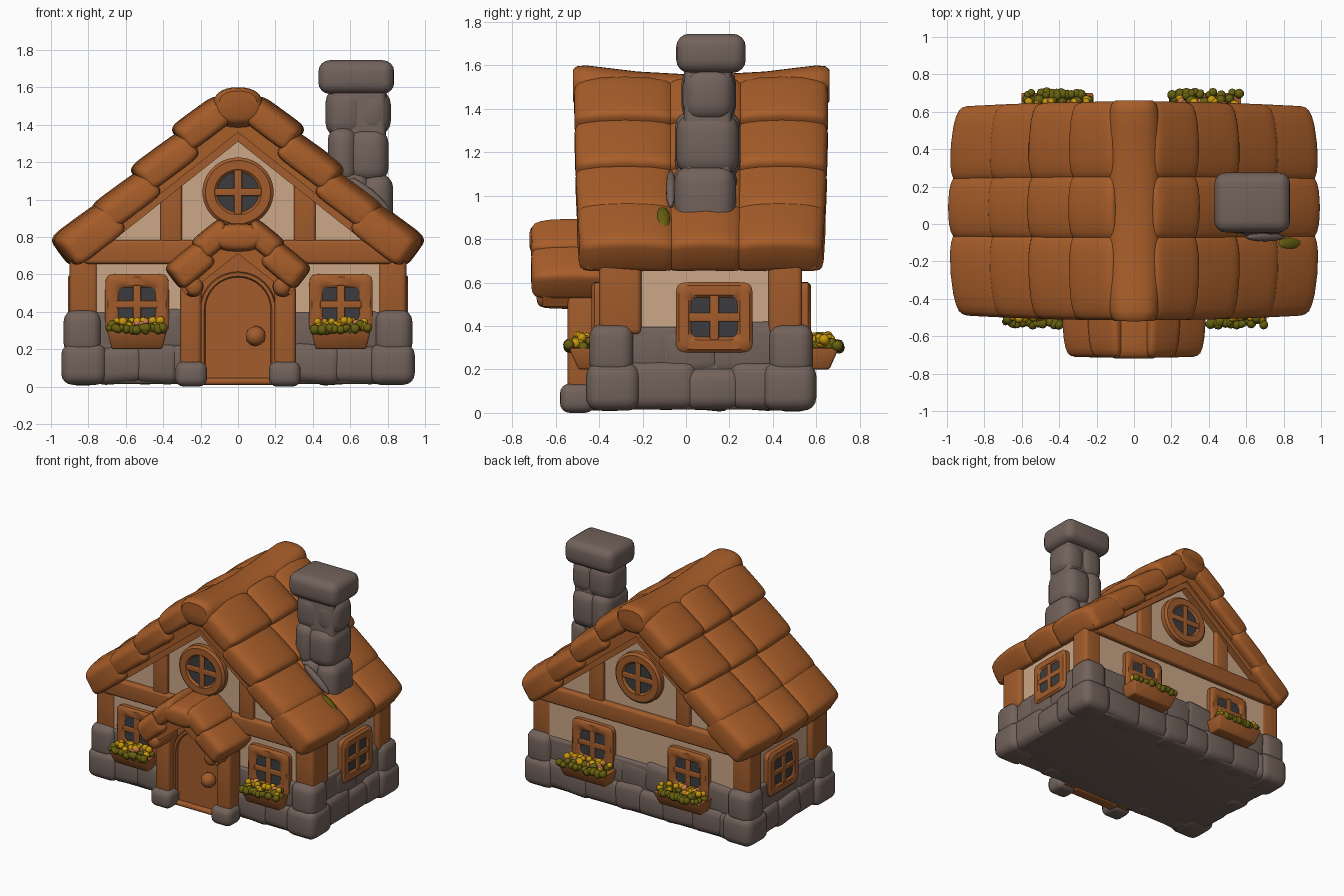
import bpy, bmesh, random
from math import sin, cos, pi, radians, copysign
from mathutils import Matrix, Vector

random.seed(4)
if "Cube" in bpy.data.objects:
    bpy.data.objects.remove(bpy.data.objects["Cube"])


def material(name, *rgb):
    m = bpy.data.materials.new(name)
    m.use_nodes = True
    m.diffuse_color = (*rgb, 1)
    m.node_tree.nodes["Principled BSDF"].inputs["Base Color"].default_value = (*rgb, 1)
    return m


TILE = material("roof tile", .39, .11, .022)
WOOD = material("wood", .36, .107, .025)
STONE = material("stone", .17, .123, .104)
PLASTER = material("plaster", .6, .385, .24)
GLASS = material("dark glass", .045, .046, .05)
LEAF = material("leaf green", .135, .115, .005)
YELLOW = material("yellow petal", .58, .31, .004)
ORANGE = material("orange petal", .6, .2, .08)
I = Matrix()


def finish(name, bm, mat, M=I):
    bm.transform(M)
    bmesh.ops.recalc_face_normals(bm, faces=bm.faces)
    me = bpy.data.meshes.new(name)
    bm.to_mesh(me)
    bm.free()
    me.materials.append(mat)
    me.shade_smooth()
    me.set_sharp_from_angle(angle=radians(42))
    ob = bpy.data.objects.new(name, me)
    bpy.context.scene.collection.objects.link(ob)


def box(name, mat, x, y, z, bev=.02, M=I, tilt=0):
    """Rounded box from coordinate ranges, optionally tilted about y."""
    bm = bmesh.new()
    size = Vector((x[1] - x[0], y[1] - y[0], z[1] - z[0]))
    mid = Vector((x[0] + x[1], y[0] + y[1], z[0] + z[1])) / 2
    bmesh.ops.create_cube(bm, size=1, matrix=Matrix.Diagonal((*size, 1)))
    bmesh.ops.bevel(bm, geom=bm.edges[:], offset=min(bev, min(size) * .45),
                    segments=4, profile=.5, affect='EDGES')
    finish(name, bm, mat, M @ Matrix.Translation(mid) @ Matrix.Rotation(tilt, 4, 'Y'))


def loft(name, mat, loops, M=I, closed=False, bev=0):
    """Skin equal loops; cap the ends, or close back on the first loop."""
    bm = bmesh.new()
    rows = [[bm.verts.new(p) for p in loop] for loop in loops]
    pairs = list(zip(rows, rows[1:] + rows[:1])) if closed else list(zip(rows, rows[1:]))
    for a, b in pairs:
        for i in range(len(a)):
            j = (i + 1) % len(a)
            bm.faces.new((a[i], a[j], b[j], b[i]))
    if not closed:
        bm.faces.new(rows[0])
        bm.faces.new(rows[-1])
    if bev:
        bmesh.ops.bevel(bm, geom=bm.edges[:], offset=bev, segments=2, profile=.5, affect='EDGES')
    finish(name, bm, mat, M)


def prism(name, mat, pts, y0, y1, M=I):
    loft(name, mat, [[(x, y, z) for x, z in pts] for y in (y0, y1)], M)


def squircle(rx, rz, p, n=32):
    out = []
    for i in range(n):
        c, s = cos(2 * pi * i / n), sin(2 * pi * i / n)
        out.append((rx * copysign(abs(c) ** (2 / p), c), rz * copysign(abs(s) ** (2 / p), s)))
    return out


def arch(r, top, foot=.03, n=16):
    arc = [(r * cos(pi * i / n), top + r * sin(pi * i / n)) for i in range(n + 1)]
    return [(r, foot)] + arc + [(-r, foot)]


def ring(name, mat, outer, inner, d, M=I):
    """Rounded frame between two matching outlines, facing -y."""
    loops = []
    for t, y in ((0, .02), (0, -.7 * d), (.2, -d), (.8, -d), (1, -.7 * d), (1, .02)):
        loops.append([(a + (c - a) * t, y, b + (e - b) * t)
                      for (a, b), (c, e) in zip(inner, outer)])
    loft(name, mat, loops, M, closed=True)


ENDS = ((1, .045), (.97, .025), (.9, .012), (.75, .005), (.5, .001))
SECTIONS = [(-v, i) for v, i in ENDS] + [(0, 0)] + [(v, i) for v, i in reversed(ENDS)]


def pillow(name, mat, c, ang, hu, hw, y0, y1, crown, p=5.5, s=1):
    """Soft barrel along y; the plan pulls in toward the roof's corners."""
    loops = []
    for v, ins in SECTIONS:
        dy = v * (y1 - y0) / 2 + (y0 + y1) / 2 - .07
        loop = []
        for u, w in squircle(hu - ins, hw - ins, p):
            w -= crown * v * v
            x = c[0] + u * cos(ang) + w * sin(ang)
            z = c[1] - u * sin(ang) + w * cos(ang)
            loop.append((s * x * (1 - .11 * dy * dy), .07 + dy * (1 - .05 * x * x), z))
        loops.append(loop)
    loft(name, mat, loops)


def tiled_slope(name, lips, ang, hu, hw, rows, crown, s):
    """Overlapping tiles, each placed by the top corner of its lower lip."""
    for k, (px, pz) in enumerate(lips):
        u = hu * (.86 if k == 0 else 1)
        w = hw * (1.2 if k == len(lips) - 1 else 1)
        c = (px - u * cos(ang) - w * sin(ang), pz + u * sin(ang) - w * cos(ang))
        for y0, y1 in rows:
            pillow(name, TILE, c, ang, u, w, y0, y1, crown, s=s)


def window(name, M, rx, rz, border, p, d):
    ring(name + "_frame", WOOD, squircle(rx, rz, p, 48),
         squircle(rx - border, rz - border, p, 48), d, M)
    prism(name + "_glass", GLASS, squircle(rx - border * .8, rz - border * .8, p), .02, -d * .75, M)
    box(name + "_mullion", WOOD, (-.021, .021), (-d * .95, 0), (.03 - rz, rz - .03), .006, M)
    box(name + "_crossbar", WOOD, (.03 - rx, rx - .03), (-d * .95, 0), (-.02, .02), .006, M)


def blobs(name, mat, count, r, w, y, z, M):
    bm = bmesh.new()
    for _ in range(count):
        at = Vector((random.uniform(-w, w), random.uniform(*y), random.uniform(*z)))
        bmesh.ops.create_icosphere(bm, subdivisions=2, radius=r * random.uniform(.75, 1.15),
                                   matrix=Matrix.Translation(at))
    finish(name, bm, mat, M)


def flower_box(M, w, d):
    def rect(a, y, z):
        return [(-a, -.02, z), (a, -.02, z), (a, y, z), (-a, y, z)]
    loft("flower_box", WOOD, [rect(w - .025, .045 - d, -.24), rect(w, -d, -.14)], M, bev=.01)
    blobs("rim_leaves", LEAF, 26, .024, w - .01, (-d, .02 - d), (-.14, -.125), M)
    blobs("flower_leaves", LEAF, 24, .026, w - .02, (.03 - d, -.05), (-.145, -.11), M)
    blobs("yellow_flowers", YELLOW, 26, .022, w - .035, (.03 - d, -.05), (-.12, -.085), M)
    blobs("orange_flowers", ORANGE, 9, .021, w - .05, (.04 - d, -.05), (-.12, -.095), M)


def place(x, y, z, turn=0):
    return Matrix.Translation((x, y, z)) @ Matrix.Rotation(turn, 4, 'Z')


def stone_panel(M, x0, x1):
    """Two courses of uneven stones; the lower course swells outward."""
    for z0, z1, out in ((.015, .23, .042), (.17, .415, .016)):
        x = x0
        while x < x1 - .02:
            w = min(random.uniform(.18, .32), x1 - x)
            box("wall_stone", STONE, (x - .035, x + w + .035),
                (-out - random.uniform(-.006, .004), .14),
                (z0, z1 + random.uniform(-.02, .012)), .06, M, random.uniform(-.1, .1))
            x += w


# walls and stone footing
prism("plaster_walls", PLASTER, [(-.86, .2), (.86, .2), (.86, .7), (0, 1.4), (-.86, .7)], -.39, .53)
box("stone_footing", STONE, (-.885, .885), (-.41, .55), (.015, .395), .02)
front, back = place(0, -.4, 0), place(0, .54, 0, pi)
stone_panel(front, -.74, -.3)
stone_panel(front, .3, .74)
stone_panel(back, -.74, .74)
for s in (-1, 1):
    stone_panel(place(s * .875, .07, 0, s * pi / 2), -.34, .34)
    span = lambda a, b: sorted((s * a, s * b))
    for e, post in ((-1, (-.4, -.205)), (1, (.38, .535))):
        depth = lambda a, b: sorted((.07 + e * a, .07 + e * b))
        box("corner_stone_lower", STONE, span(.7, .945), depth(.28, .53), (.01, .23), .06)
        box("corner_stone_upper", STONE, span(.73, .932), depth(.31, .515), (.17, .41), .06)
        box("corner_post", WOOD, span(.75, .9), post, (.36, .72), .025)
    window("side_window", place(s * .86, .13, .44, s * pi / 2), .177, .162, .073, 9, .05)

# gable timbers and windows on both ends
for M, offsets, w, d in ((place(0, -.39, 0), (-.54, .55), .16, .15),
                         (place(0, .53, 0, pi), (-.38, .41), .195, .175)):
    box("cross_beam", WOOD, (-.82, .82), (-.04, .02), (.655, .785), .02, M)
    for s in (-1, 1):
        box("gable_post", WOOD, sorted((s * .3, s * .415)), (-.03, .02), (.76, 1.11), .015, M)
        prism("rafter_trim", WOOD, [(0, 1.38), (s * .86, .69), (s * .82, .66), (0, 1.31)],
              -.05, .02, M)
    window("round_window", M @ place(0, 0, 1.04), .19, .185, .08, 2, .05)
    for x in offsets:
        W = M @ place(x, 0, .44)
        window("window", W, .17, .162, .074, 9, .045)
        flower_box(W, w, d)

# main roof
ROWS = ((-.515, -.05), (-.09, .27), (.23, .655))
LIPS = ((.37, 1.385), (.59, 1.17), (.8, .965), (1.015, .795))
for s in (-1, 1):
    prism("roof_deck", TILE, [(0, 1.36), (s * .88, .66), (s * .93, .77), (0, 1.51)], -.455, .595)
    tiled_slope("roof_tile", LIPS, radians(36), .18, .083, ROWS, .02, s)
pillow("ridge_cap", TILE, (0, 1.437), 0, .15, .118, -.52, .66, -.07, 2.5)

# porch roof
for s in (-1, 1):
    prism("porch_deck", TILE, [(0, .71), (s * .28, .49), (s * .32, .56), (0, .82)], -.66, -.38)
    tiled_slope("porch_tile", ((.27, .775), (.415, .64)), radians(38), .125, .068,
                ((-.715, -.34),), .01, s)
    pillow("porch_rafter_end", WOOD, (.25, .535), 0, .056, .056, -.69, -.4, 0, 2, s)
pillow("porch_ridge_cap", TILE, (0, .797), 0, .15, .078, -.72, -.34, 0, 2.5)

# doorway
prism("porch_wall", WOOD, [(-.29, .02), (.29, .02), (.29, .52), (0, .74), (-.29, .52)], -.44, -.38)
ring("door_arch", WOOD, arch(.205, .41), arch(.175, .41), .04, place(0, -.44, 0))
prism("door", WOOD, arch(.18, .41), -.46, -.42)
box("door_step", WOOD, (-.2, .2), (-.49, -.4), (.01, .045), .015)
blobs("door_knob", WOOD, 1, .055, 0, (0, 0), (0, 0), place(.095, -.485, .27))
for s in (-1, 1):
    box("porch_post", WOOD, sorted((s * .195, s * .31)), (-.545, -.4), (.08, .54), .025)
    box("porch_foot_stone", STONE, sorted((s * .165, s * .335)), (-.58, -.42), (0, .135), .045)

# chimney
box("chimney_core", STONE, (.5, .79), (-.01, .21), (.75, 1.6), .03)
for z0, z1, cut, y0, y1, grow in ((.78, 1.15, .68, -.06, .235, .025),
                                  (1.08, 1.39, .61, -.05, .25, 0),
                                  (1.33, 1.6, .65, -.02, .23, .012)):
    box("chimney_stone", STONE, (.48 - grow, cut + .03), (y0, y1), (z0, z1), .08)
    box("chimney_stone", STONE, (cut - .03, .805 + grow), (y0 + .005, y1 - .005),
        (z0 + .01, z1 - .01), .08)
box("chimney_cap", STONE, (.43, .835), (-.045, .275), (1.565, 1.745), .06)

# mortar beside the chimney and a moss patch, both lying along the slope
for name, mat, at, size in (("chimney_mortar", STONE, (.7, -.07, 1.03), (2.4, .4, .5)),
                            ("moss", LEAF, (.83, -.108, .888), (1.5, .6, .45))):
    blobs(name, mat, 1, .06, 0, (0, 0), (0, 0), Matrix.Translation(at)
          @ Matrix.Rotation(radians(39), 4, 'Y') @ Matrix.Diagonal((*size, 1)))
